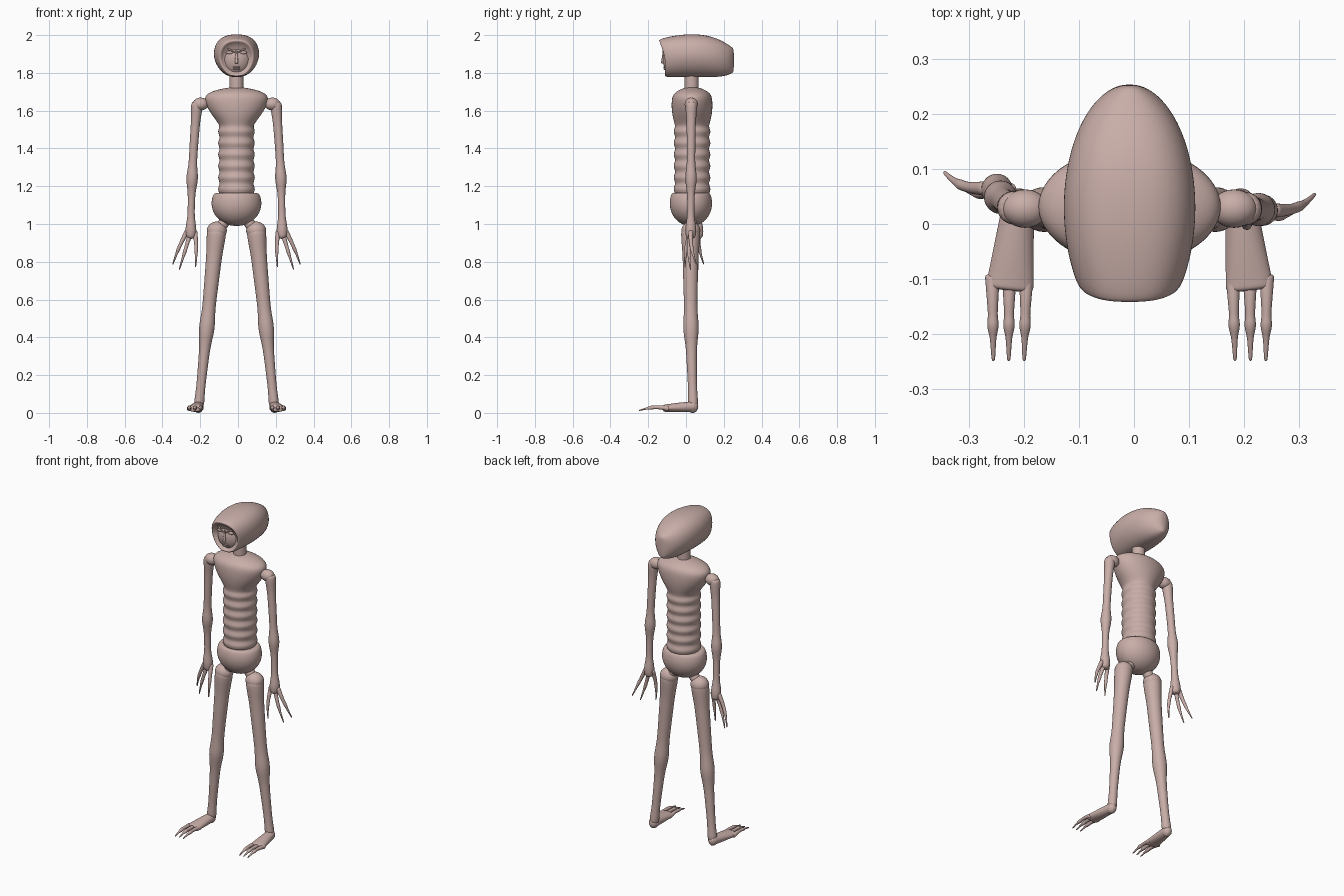
import bpy, bmesh
from math import sin, cos, tau, pi, exp, copysign
from mathutils import Vector

if "Cube" in bpy.data.objects:
    bpy.data.objects.remove(bpy.data.objects["Cube"], do_unlink=True)

colour = (0.58, 0.42, 0.39, 1)
skin = bpy.data.materials.new("dusty pink skin")
skin.use_nodes = True
skin.diffuse_color = colour
skin.node_tree.nodes["Principled BSDF"].inputs["Base Color"].default_value = colour

MIDDLE = -.008
FRONT_TO_BACK = Vector((0, 1, 0))
UPWARD = Vector((0, 0, 1))
ACROSS = Vector((1, 0, 0))


def finish(name, bm):
    bmesh.ops.recalc_face_normals(bm, faces=bm.faces)
    for face in bm.faces:
        face.smooth = True
    mesh = bpy.data.meshes.new(name)
    bm.to_mesh(mesh)
    bm.free()
    mesh.materials.append(skin)
    ob = bpy.data.objects.new(name, mesh)
    bpy.context.collection.objects.link(ob)
    return ob


def bridge(name, rings):
    """Join rings of points into one closed, smoothed surface."""
    bm = bmesh.new()
    loops = [[bm.verts.new(point) for point in ring] for ring in rings]
    for lower, upper in zip(loops, loops[1:]):
        for i in range(len(lower)):
            bm.faces.new((lower[i - 1], lower[i], upper[i], upper[i - 1]))
    bm.faces.new(loops[0])
    bm.faces.new(loops[-1])
    smooth = finish(name, bm).modifiers.new("smooth", "SUBSURF")
    smooth.levels = smooth.render_levels = 2


def ellipse(centre, u, v, width, depth, sides=16):
    turns = [tau * k / sides for k in range(sides)]
    return [centre + u * width * cos(a) + v * depth * sin(a) for a in turns]


def stack(name, rows, y):
    """Upright body part from rows of height, half width and half depth."""
    bridge(name, [ellipse(Vector((MIDDLE, y, z)), ACROSS, FRONT_TO_BACK, w, d, 20)
                  for z, w, d in rows])


def limb(name, start, end, thick, thin, knobs=(), bow=(0, 0, 0), flat=1,
         ref=FRONT_TO_BACK, steps=14):
    """Tapered limb; knobs are (position, extra radius), flat is the end's height ratio."""
    start, end, bow = Vector(start), Vector(end), Vector(bow)
    u = (end - start).cross(ref).normalized()
    v = u.cross((end - start).normalized())
    rings = []
    for i in range(steps + 1):
        t = i / steps
        r = thick + (thin - thick) * t
        r += sum(size * exp(-((t - at) * 14) ** 2) for at, size in knobs)
        centre = start.lerp(end, t) + bow * sin(pi * t)
        rings.append(ellipse(centre, u, v, r, r * (1 + (flat - 1) * t)))
    bridge(name, rings)


def ball(name, centre, size):
    bm = bmesh.new()
    bmesh.ops.create_uvsphere(bm, u_segments=24, v_segments=16, radius=1)
    bmesh.ops.scale(bm, vec=size, verts=bm.verts)
    bmesh.ops.translate(bm, vec=centre, verts=bm.verts)
    finish(name, bm)


# Long skull with an open hood at the front
def skull_ring(angle, shrink=1, inset=0):
    u = sin(angle)
    top = 2.006 - .08 * abs(u) ** 2.4
    low = 1.776 + .03 * u ** 6
    ring = []
    for k in range(20):
        c, s = cos(tau * k / 20), sin(tau * k / 20)
        x = copysign(abs(c) ** .8, c) * (1 + .22 * min(s, 0))
        z = copysign(abs(s) ** .85, s)
        lean = .09 * max(0, -u - .3) * max(0, s)
        ring.append((MIDDLE + .123 * cos(angle) * shrink * x,
                     .03 + .226 * u - lean + inset,
                     (top + low) / 2 + (top - low) / 2 * shrink * z))
    return ring


brow_angle, crown_angle = -.7, 1.45
hood = [skull_ring(brow_angle, .7, .03), skull_ring(brow_angle, .87, .005)]
arc = [brow_angle + (crown_angle - brow_angle) * i / 10 for i in range(11)]
bridge("skull", hood + [skull_ring(a) for a in arc])

# Face with nose and lips
ball("face", (MIDDLE, -.06, 1.873), (.078, .063, .088))
limb("nose", (MIDDLE, -.118, 1.92), (MIDDLE, -.124, 1.85), .004, .009)
for name, z in (("upper_lip", 1.83), ("lower_lip", 1.82)):
    limb(name, (MIDDLE - .02, -.11, z), (MIDDLE + .02, -.11, z), .004, .004,
         bow=(0, -.006, 0), steps=6)

# Neck
limb("neck", (MIDDLE, .03, 1.83), (MIDDLE, .03, 1.69), .038, .038, [(1, .03)])

# Shoulders tapering into a ribbed trunk
trunk = [(1.725, .03, .03), (1.71, .11, .07), (1.69, .16, .1), (1.66, .175, .11),
         (1.6, .15, .11), (1.55, .11, .1)]
rib_count, rib_pitch = 6, .061
for i in range(rib_count * 4 + 1):
    swell = .005 * cos(tau * (i / 4 - .5))
    trunk.append((1.52 - rib_pitch * i / 4, .095 + swell, .095 + swell))
stack("ribbed_trunk", trunk, .032)

# Pelvis, a bowl cut off at the waist
waist_angle, base_angle = .5, -1.4
bowl = [waist_angle + (base_angle - waist_angle) * i / 8 for i in range(9)]
stack("pelvis", [(1.16, .08, .08)] + [(1.11 + .122 * sin(a), .135 * cos(a), .115 * cos(a))
                                      for a in bowl], .026)

for s, side in ((1, "left"), (-1, "right")):
    def at(x, y, z):
        return (MIDDLE + s * x, y, z)

    # Slanted eye and brow
    ball(side + "_eye", at(.036, -.112, 1.908), (.019, .008, .009))
    limb(side + "_brow", at(.008, -.122, 1.908), at(.064, -.098, 1.938), .004, .003,
         [(.5, .002)], (0, -.008, 0), steps=6)

    # Arm with shoulder, elbow and wrist knobs
    hand_y = .025 if s > 0 else .065
    ball(side + "_shoulder", at(.19, .028, 1.635), (.042, .035, .034))
    limb(side + "_arm", at(.208, .028, 1.65), at(.242, hand_y, .92), .026, .017,
         [(.04, .006), (.56, .011), (.94, .013)], (s * .008, 0, 0), steps=24)

    # Three spread fingers with thin claws
    for i, (tip_x, tip_z) in enumerate([(.338, .785), (.303, .757), (.217, .77)]):
        spread = .02 * (1 - i)
        limb(f"{side}_finger_{i + 1}", at(.24 + spread, hand_y, .965),
             at(tip_x, hand_y + .03 * (1 - i), tip_z), .014, .003,
             [(.55, .002)], (s * spread / 4, -.01, 0))

    # Leg with hip and knee knobs
    limb(side + "_hip_joint", at(.05, .028, 1.03), at(.1, .028, .96), .03, .03)
    ball(side + "_thigh_top", at(.104, .026, .965), (.053, .05, .048))
    limb(side + "_leg", at(.103, .025, .98), at(.2, .038, .03), .047, .021,
         [(.04, .006), (.56, .01), (1, .007)], (.0, -.006, 0), steps=24)

    # Long flat foot and three toes
    ball(side + "_heel", at(.202, .035, .033), (.027, .03, .033))
    limb(side + "_foot", at(.201, .05, .034), at(.219, -.122, .024), .028, .045,
         flat=.4, ref=UPWARD)
    for i in range(3):
        out = i - 1
        limb(f"{side}_toe_{i + 1}", at(.219 + .031 * out, -.09, .022),
             at(.22 + .028 * out, -.25, .012), .014, .003,
             [(.6, .004)], (0, 0, .012), ref=UPWARD)
